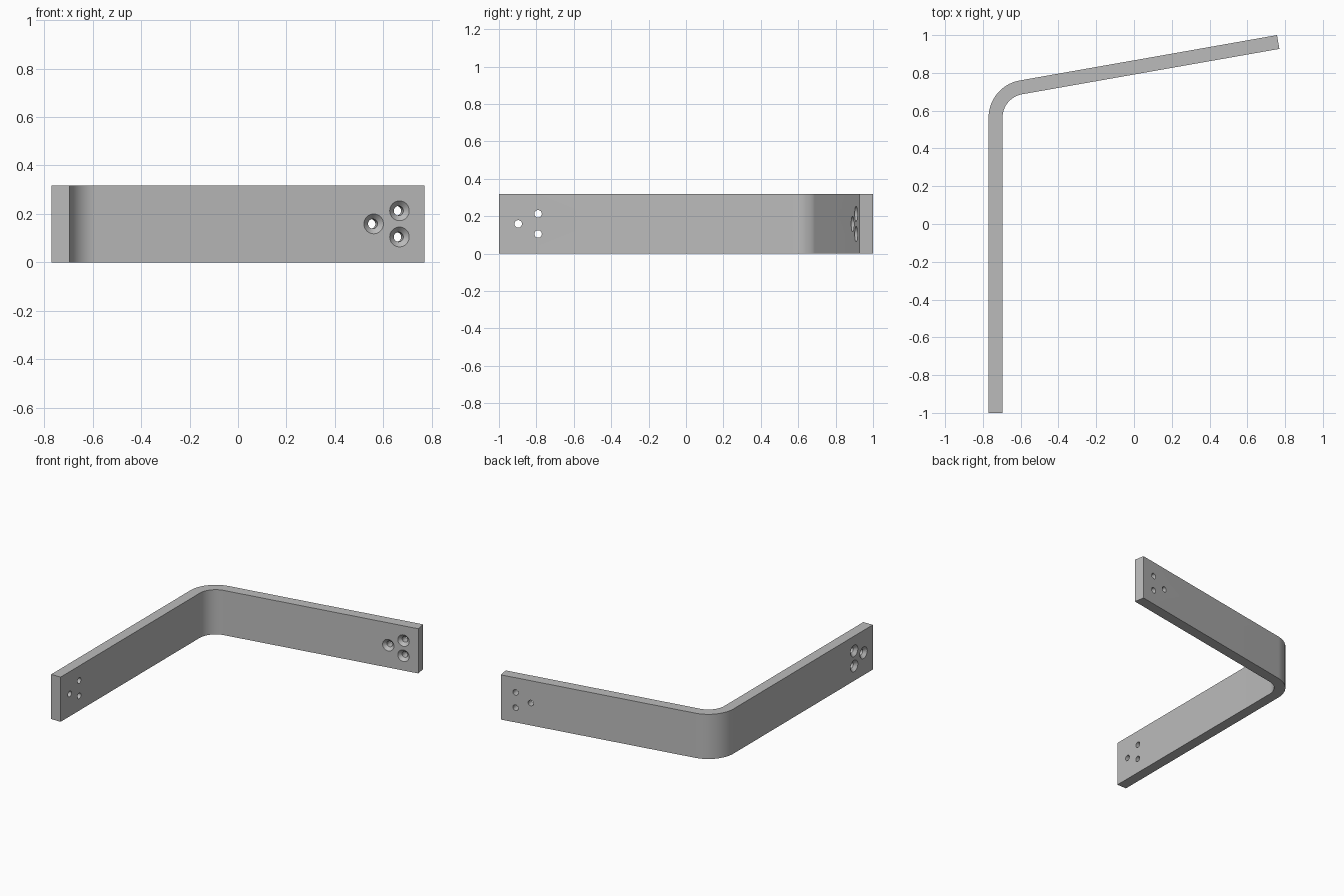
import bpy, bmesh, math
from mathutils import Vector, Matrix

cube = bpy.data.objects.get("Cube")
if cube:
    bpy.data.objects.remove(cube, do_unlink=True)

HEIGHT, THICK = 0.318, 0.074
R_OUT = 0.2                       # outer bend radius
TILT = math.radians(10)           # slope of the back arm
SIDE_X = -0.77
along = Vector((math.cos(TILT), math.sin(TILT), 0))
inward = Vector((math.sin(TILT), -math.cos(TILT), 0))
tip = Vector((0.757, 1.0, 0))     # outer corner of the back arm

steel = bpy.data.materials.new("steel grey")
steel.use_nodes = True
grey = (0.5, 0.5, 0.5, 1)
steel.diffuse_color = grey
steel.node_tree.nodes["Principled BSDF"].inputs["Base Color"].default_value = grey


def make_object(name, bm):
    bmesh.ops.recalc_face_normals(bm, faces=bm.faces)
    mesh = bpy.data.meshes.new(name)
    bm.to_mesh(mesh)
    bm.free()
    mesh.materials.append(steel)
    obj = bpy.data.objects.new(name, mesh)
    bpy.context.collection.objects.link(obj)
    return obj


# Bent strap: plan outline with concentric bend arcs, extruded upward
corner_y = tip.y - (tip.x - SIDE_X) * math.tan(TILT)
sweep = math.pi / 2 - TILT
centre = Vector((SIDE_X + R_OUT, corner_y - R_OUT * math.tan(sweep / 2), 0))


def bend(radius, steps=24):
    angles = [math.pi - sweep * i / steps for i in range(steps + 1)]
    return [centre + radius * Vector((math.cos(a), math.sin(a), 0)) for a in angles]


outline = [Vector((SIDE_X, -1, 0))] + bend(R_OUT) + [tip, tip + inward * THICK]
outline += bend(R_OUT - THICK)[::-1] + [Vector((SIDE_X + THICK, -1, 0))]
bm = bmesh.new()
base = bm.faces.new([bm.verts.new(p) for p in outline])
top = bmesh.ops.extrude_face_region(bm, geom=[base])["geom"]
bmesh.ops.translate(bm, vec=(0, 0, HEIGHT),
                    verts=[v for v in top if isinstance(v, bmesh.types.BMVert)])
strap = make_object("bent_strap", bm)


# Countersunk screw holes: (depth, radius) profile turned about the drill axis
def add_drill(bm, origin, direction, sides=32):
    profile = [(-0.01, 0.051), (0.021, 0.02), (THICK + 0.02, 0.02)]
    turn = Matrix.Translation(origin) @ direction.to_track_quat('Z', 'Y').to_matrix().to_4x4()
    rings = []
    for depth, radius in profile:
        rings.append([bm.verts.new(turn @ Vector((radius * math.cos(a), radius * math.sin(a), depth)))
                      for a in (2 * math.pi * i / sides for i in range(sides))])
    for low, high in zip(rings, rings[1:]):
        for i in range(sides):
            j = (i + 1) % sides
            bm.faces.new((low[i], low[j], high[j], high[i]))
    bm.faces.new(rings[0][::-1])
    bm.faces.new(rings[-1])


bm = bmesh.new()
mid, gap = HEIGHT / 2, 0.054
inner_tip = tip + inward * THICK
for offset, z in ((0, mid), (1, mid - gap), (1, mid + gap)):
    # side arm, sunk from its outer face
    add_drill(bm, Vector((SIDE_X, -0.897 + 0.106 * offset, z)), Vector((1, 0, 0)))
    # back arm, sunk from its inner face
    p = inner_tip - along * (0.213 - 0.108 * offset)
    add_drill(bm, Vector((p.x, p.y, z)), -inward)
drills = make_object("hole_cutter", bm)
drills.hide_render = True

cut = strap.modifiers.new("screw holes", 'BOOLEAN')
cut.operation = 'DIFFERENCE'
cut.solver = 'EXACT'
cut.object = drills
bpy.context.view_layer.objects.active = strap
strap.select_set(True)
bpy.ops.object.modifier_apply(modifier=cut.name)
bpy.data.objects.remove(drills, do_unlink=True)
bpy.ops.object.shade_smooth_by_angle(angle=math.radians(25))
